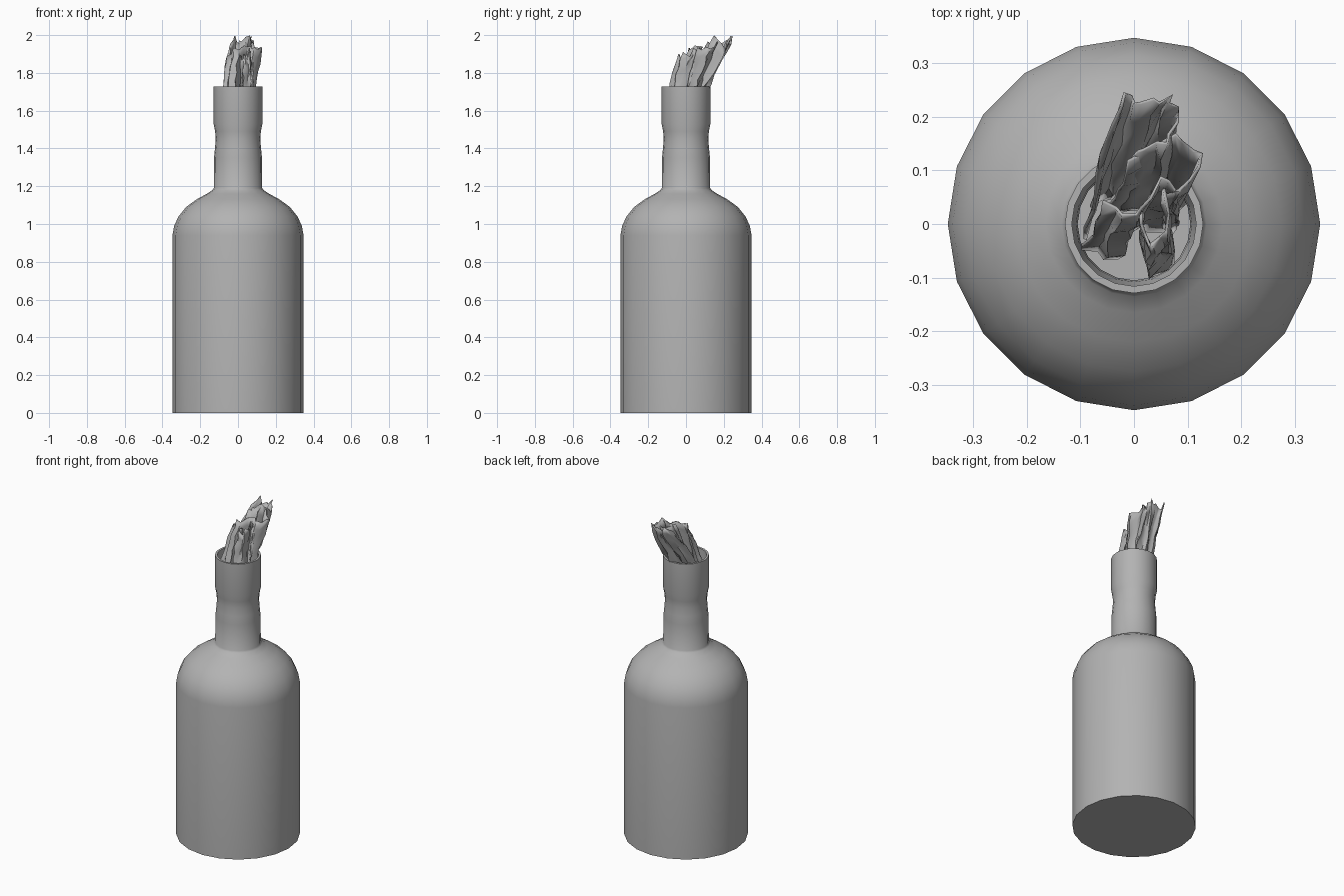
import bpy, bmesh, math, random
from mathutils import Vector

if "Cube" in bpy.data.objects:
    bpy.data.objects.remove(bpy.data.objects["Cube"])

random.seed(4)

grey = bpy.data.materials.new("mid_grey")
grey.diffuse_color = (0.45, 0.45, 0.45, 1)
grey.use_nodes = True
grey.node_tree.nodes["Principled BSDF"].inputs["Base Color"].default_value = grey.diffuse_color


def make_object(name, bm, angle):
    mesh = bpy.data.meshes.new(name)
    bm.to_mesh(mesh)
    bm.free()
    mesh.materials.append(grey)
    ob = bpy.data.objects.new(name, mesh)
    bpy.context.collection.objects.link(ob)
    bpy.ops.object.select_all(action='DESELECT')
    ob.select_set(True)
    bpy.context.view_layer.objects.active = ob
    bpy.ops.object.shade_smooth_by_angle(angle=math.radians(angle))
    return ob


def lathe(name, profile, sides=20):
    bm = bmesh.new()
    rings = [[bm.verts.new((r * math.cos(math.tau * i / sides),
                            r * math.sin(math.tau * i / sides), z))
              for i in range(sides)] for r, z in profile]
    for a, b in zip(rings, rings[1:]):
        for i in range(sides):
            j = (i + 1) % sides
            bm.faces.new((a[i], a[j], b[j], b[i]))
    bm.faces.new(rings[0][::-1])
    bm.faces.new(rings[-1])
    return make_object(name, bm, 35)


# Hollow bottle: outer wall, lip, then the inner wall down to the floor
outer = [(0.347, 0), (0.347, 0.94), (0.338, 0.99), (0.315, 1.04), (0.275, 1.09),
         (0.22, 1.13), (0.165, 1.16), (0.135, 1.18), (0.128, 1.19),
         (0.127, 1.35), (0.122, 1.40), (0.118, 1.45), (0.121, 1.49),
         (0.129, 1.53), (0.129, 1.727)]
inner = [(r - 0.013, z) for r, z in reversed(outer[1:])] + [(0.334, 0.013)]
lathe("bottle", outer + inner)


def cloth_fold(name, base, top, z0=1.64, rows=7, steps=3, rough=0.006):
    """Loft a crumpled sheet from a base line in the neck to a ragged top line."""
    bm = bmesh.new()
    cols = []
    for k in range(len(base) - 1):
        for s in range(steps):
            cols.append((k, s / steps))
    cols.append((len(base) - 2, 1.0))
    grid = []
    for k, f in cols:
        b = Vector((*base[k], z0)).lerp(Vector((*base[k + 1], z0)), f)
        t = Vector(top[k]).lerp(Vector(top[k + 1]), f)
        t.z = min(t.z + random.uniform(-0.03, 0.015), 1.997)
        column = []
        crease = random.uniform(-rough, rough)
        for r in range(rows + 1):
            u = r / rows
            p = b.lerp(t, u)
            # lean sideways only after leaving the neck
            p.xy = b.xy.lerp(t.xy, u ** 1.15)
            p.x += crease + random.uniform(-rough, rough)
            p.y += crease + random.uniform(-rough, rough)
            if p.z < 1.74 and p.xy.length > 0.108:
                p.xy = p.xy.normalized() * 0.108
            column.append(bm.verts.new(p))
        grid.append(column)
    for a, b in zip(grid, grid[1:]):
        for r in range(rows):
            bm.faces.new((a[r], b[r], b[r + 1], a[r + 1]))
    ob = make_object(name, bm, 40)
    mod = ob.modifiers.new("thickness", 'SOLIDIFY')
    mod.thickness = 0.006
    mod.offset = 0


# Rag stuffed in the neck: a tall back fold, a middle fold, a small front fold
cloth_fold("rag_back",
           [(-0.085, -0.02), (-0.075, 0.04), (-0.02, 0.05), (0.0, 0.09),
            (0.06, 0.07), (0.05, 0.03), (-0.03, 0.02)],
           [(-0.05, 0.16, 1.93), (-0.01, 0.25, 1.98), (0.02, 0.225, 1.96),
            (0.06, 0.24, 1.98), (0.085, 0.21, 1.95), (0.06, 0.15, 1.99),
            (0.0, 0.13, 1.97)])
cloth_fold("rag_middle",
           [(-0.095, -0.05), (-0.03, -0.07), (-0.01, -0.01), (0.05, -0.01),
            (0.085, 0.03), (0.04, 0.05), (-0.05, 0.01)],
           [(-0.05, 0.04, 1.91), (0.0, 0.01, 1.93), (0.05, 0.08, 1.93),
            (0.09, 0.06, 1.95), (0.13, 0.13, 1.93), (0.07, 0.16, 1.97),
            (0.0, 0.12, 1.95)])
cloth_fold("rag_front",
           [(0.02, -0.04), (0.035, -0.1), (0.07, -0.08), (0.06, -0.02),
            (0.085, 0.0)],
           [(0.015, 0.03, 1.9), (0.03, -0.04, 1.88), (0.06, -0.02, 1.9),
            (0.05, 0.07, 1.93), (0.08, 0.04, 1.89)])
